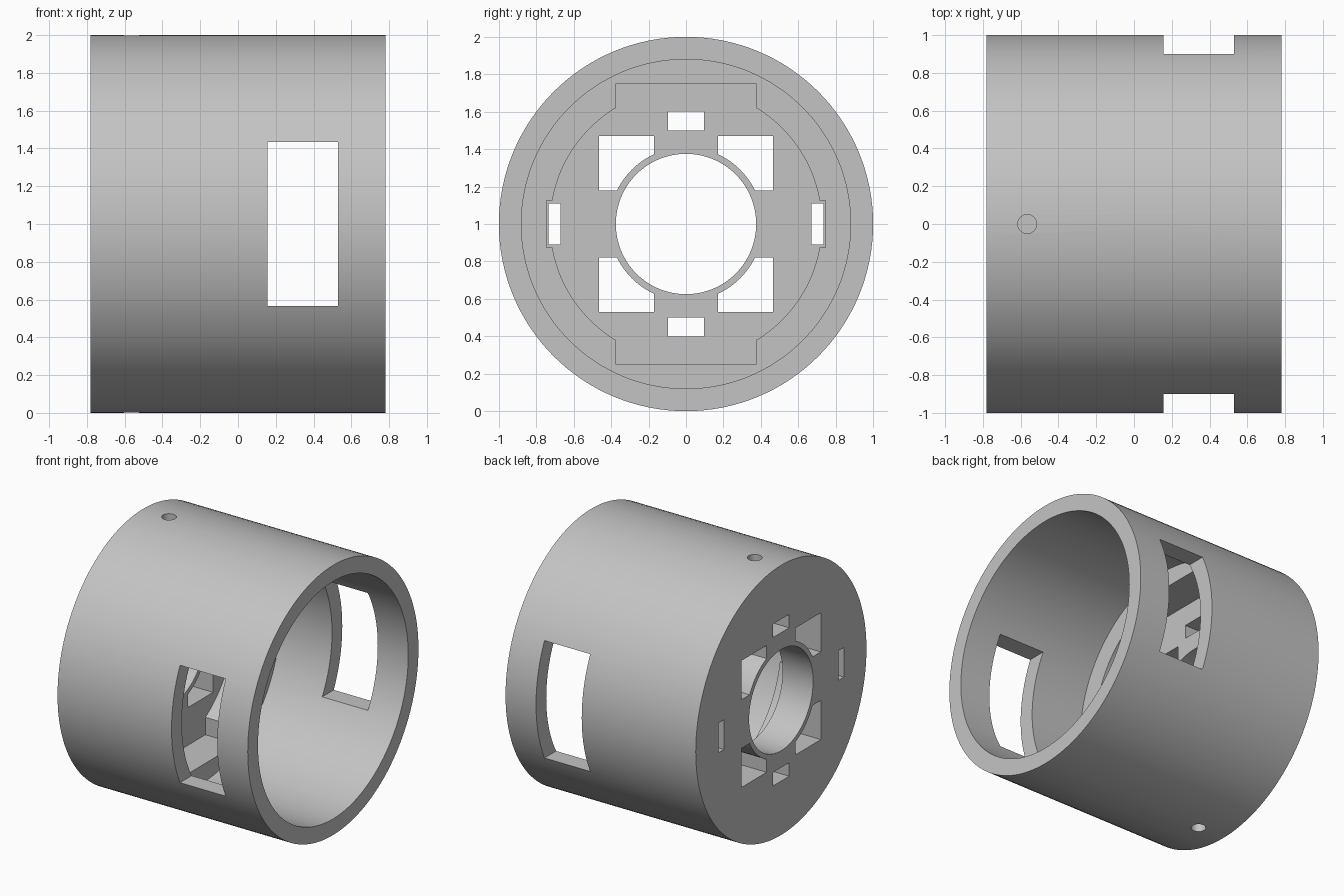
import bpy
import math

cube = bpy.data.objects.get("Cube")
if cube:
    bpy.data.objects.remove(cube, do_unlink=True)

CZ = 1.0        # height of the housing axis
BACK, FRONT = -0.78, 0.78
RECESS, BORE = -0.53, -0.27   # inner floor levels along x

grey = bpy.data.materials.new("plain grey")
grey.use_nodes = True
colour = (0.55, 0.55, 0.55, 1)
grey.diffuse_color = colour
grey.node_tree.nodes["Principled BSDF"].inputs["Base Color"].default_value = colour


def tube(name, r, x0, x1, sides=128):
    """Cylinder along x, on the housing axis."""
    bpy.ops.mesh.primitive_cylinder_add(
        vertices=sides, radius=r, depth=x1 - x0,
        location=((x0 + x1) / 2, 0, CZ), rotation=(0, math.pi / 2, 0))
    ob = bpy.context.object
    ob.name = name
    bpy.ops.object.transform_apply(location=True, rotation=True, scale=True)
    return ob


def block(name, x, y, z):
    """Box from (min, max) ranges; z is measured from the axis."""
    bpy.ops.mesh.primitive_cube_add(
        size=1, location=(sum(x) / 2, sum(y) / 2, CZ + sum(z) / 2))
    ob = bpy.context.object
    ob.name = name
    ob.scale = (x[1] - x[0], y[1] - y[0], z[1] - z[0])
    bpy.ops.object.transform_apply(location=True, rotation=True, scale=True)
    return ob


def cut(target, cutter):
    """Subtract the cutter and remove it."""
    cutter.hide_render = True
    bpy.context.view_layer.objects.active = target
    mod = target.modifiers.new("cut", 'BOOLEAN')
    mod.operation = 'DIFFERENCE'
    mod.solver = 'EXACT'
    mod.object = cutter
    bpy.ops.object.modifier_apply(modifier=mod.name)
    bpy.data.objects.remove(cutter, do_unlink=True)


# Outer drum and its open bore
housing = tube("housing", 1.0, BACK, FRONT)
cut(housing, tube("bore", 0.88, BORE, FRONT + 0.1))

# Stepped recess: round pocket, tall flat pocket, side notches
lip = BORE + 0.05
cut(housing, tube("round_pocket", 0.725, RECESS, lip))
cut(housing, block("tall_pocket", (RECESS, lip), (-0.375, 0.375), (-0.75, 0.75)))
cut(housing, block("side_notches", (RECESS, lip), (-0.745, 0.745), (-0.125, 0.125)))

# Central hole through the end plate
through = (BACK - 0.1, RECESS + 0.1)
cut(housing, tube("centre_hole", 0.375, *through))

# Four square openings, rounded off by a thin ring around the central hole
for sy in (-1, 1):
    for sz in (-1, 1):
        opening = block("square_opening", through,
                        sorted((sy * 0.17, sy * 0.465)),
                        sorted((sz * 0.18, sz * 0.47)))
        cut(opening, tube("ring_guard", 0.41, BACK - 0.2, RECESS + 0.2))
        cut(housing, opening)

# Small slots, side windows and blind radial holes, mirrored in pairs
for s in (-1, 1):
    cut(housing, block("flat_slot", through, (-0.095, 0.095),
                       sorted((s * 0.5, s * 0.6))))
    cut(housing, block("upright_slot", through,
                       sorted((s * 0.67, s * 0.735)), (-0.11, 0.11)))
    cut(housing, block("side_window", (0.155, 0.53),
                       sorted((s * 0.5, s * 1.1)), (-0.435, 0.435)))
    bpy.ops.mesh.primitive_cylinder_add(
        vertices=32, radius=0.05, depth=0.3, location=(-0.565, 0, CZ + s * 0.95))
    cut(housing, bpy.context.object)

housing.data.materials.clear()
housing.data.materials.append(grey)
for face in housing.data.polygons:
    face.material_index = 0

bpy.ops.object.select_all(action='DESELECT')
housing.select_set(True)
bpy.context.view_layer.objects.active = housing
bpy.ops.object.shade_smooth_by_angle(angle=math.radians(30))
